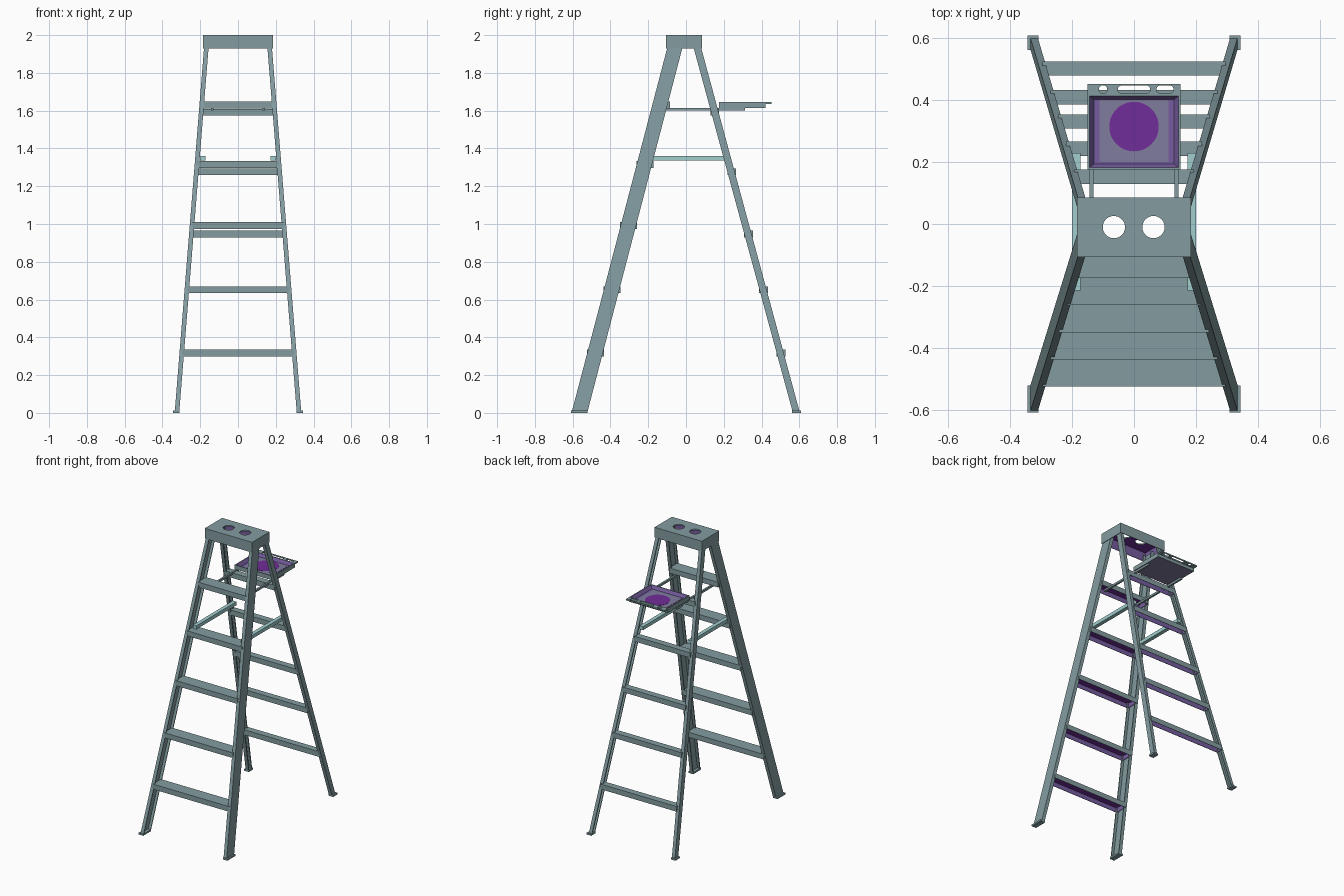
import bpy, bmesh, math
from mathutils import Vector, Matrix

if "Cube" in bpy.data.objects:
    bpy.data.objects.remove(bpy.data.objects["Cube"])


def material(name, rgb):
    m = bpy.data.materials.new(name)
    m.diffuse_color = (*rgb, 1)
    m.use_nodes = True
    m.node_tree.nodes["Principled BSDF"].inputs["Base Color"].default_value = m.diffuse_color
    return m


GREY = material("grey teal metal", (0.23, 0.335, 0.355))
TEAL = material("pale teal", (0.36, 0.62, 0.62))
PURPLE = material("deep purple", (0.165, 0.026, 0.32))
VIOLET = material("muted violet", (0.18, 0.11, 0.35))
MAUVE = material("grey mauve", (0.215, 0.20, 0.345))


def finish(name, bm, mats):
    bmesh.ops.recalc_face_normals(bm, faces=bm.faces[:])
    me = bpy.data.meshes.new(name)
    bm.to_mesh(me)
    bm.free()
    for m in mats:
        me.materials.append(m)
    ob = bpy.data.objects.new(name, me)
    bpy.context.collection.objects.link(ob)
    return ob


def cube(bm, lo, hi):
    lo, hi = Vector(lo), Vector(hi)
    mat = Matrix.Translation((lo + hi) / 2) @ Matrix.Diagonal((*(hi - lo), 1))
    bmesh.ops.create_cube(bm, size=1, matrix=mat)
    bm.normal_update()


def box(name, lo, hi, mat=GREY):
    bm = bmesh.new()
    cube(bm, lo, hi)
    return finish(name, bm, [mat])


def hollow_box(name, lo, hi, wall, depth, up, mats, slope=1.0):
    """Box hollowed from its top or bottom; mats = outside, inner walls, inner floor."""
    bm = bmesh.new()
    cube(bm, lo, hi)
    f = next(f for f in bm.faces if f.normal.z * up > 0.9)
    bmesh.ops.inset_region(bm, faces=[f], thickness=wall, use_even_offset=True)
    old = set(bm.faces)
    cap = bmesh.ops.extrude_discrete_faces(bm, faces=[f])["faces"][0]
    for g in bm.faces:
        if g not in old:
            g.material_index = 1
    cap.material_index = 2
    c = cap.calc_center_median()
    for v in cap.verts:
        v.co.x = c.x + (v.co.x - c.x) * slope
        v.co.y = c.y + (v.co.y - c.y) * slope
        v.co.z -= up * depth
    return finish(name, bm, mats)


def loft(name, low, high, z0, z1):
    bm = bmesh.new()
    a = [bm.verts.new((x, y, z0)) for x, y in low]
    b = [bm.verts.new((x, y, z1)) for x, y in high]
    n = len(a)
    for i in range(n):
        bm.faces.new((a[i], a[(i + 1) % n], b[(i + 1) % n], b[i]))
    bm.faces.new(a)
    bm.faces.new(b)
    return finish(name, bm, [GREY])


def cut_slots(ob, slots, z0, z1):
    """Cut rounded slots (x centre, y centre, radius, half straight length)."""
    for cx, cy, r, h in slots:
        pts = []
        for i in range(32):
            t = math.tau * (i + 0.5) / 32
            pts.append((cx + r * math.cos(t) + math.copysign(h, math.cos(t)),
                        cy + r * math.sin(t)))
        cutter = loft("slot_cutter", pts, pts, z0, z1)
        cutter.hide_render = True
        mod = ob.modifiers.new("slot", "BOOLEAN")
        mod.operation = "DIFFERENCE"
        mod.solver = "EXACT"
        mod.object = cutter
        bpy.context.view_layer.update()
        deps = bpy.context.evaluated_depsgraph_get()
        me = bpy.data.meshes.new_from_object(ob.evaluated_get(deps))
        ob.modifiers.clear()
        ob.data = me
        bpy.data.objects.remove(cutter)


def outer_x(z):
    return 0.335 - 0.155 * z / 1.93


def channel(s, z, a, b, w=0.024, t=0.005, f=0.006):
    """C-shaped rail section, open towards the middle of the ladder."""
    o = outer_x(z)
    pts = [(o, a), (o, b), (o - w, b), (o - w, b - f), (o - t, b - f),
           (o - t, a + f), (o - w, a + f), (o - w, a)]
    return [(s * x, y) for x, y in pts]


# Rails, feet, spreaders and tray arms on both sides
for s, side in ((-1, "left"), (1, "right")):
    loft(f"front_rail_{side}", channel(s, 0, -0.605, -0.522),
         channel(s, 1.96, -0.092, -0.012), 0.004, 1.96)
    loft(f"rear_rail_{side}", channel(s, 0, 0.565, 0.602),
         channel(s, 1.96, 0.033, 0.073), 0.004, 1.96)

    def sided(name, x0, x1, y0, y1, z0, z1, mat=GREY):
        xs = sorted((s * x0, s * x1))
        box(f"{name}_{side}", (xs[0], y0, z0), (xs[1], y1, z1), mat)

    sided("front_foot", 0.309, 0.345, -0.61, -0.522, 0, 0.012)
    sided("rear_foot", 0.309, 0.345, 0.562, 0.61, 0, 0.012)
    sided("spreader", 0.173, 0.2, -0.215, 0.23, 1.335, 1.36, TEAL)
    sided("tray_arm", 0.131, 0.144, -0.13, 0.312, 1.601, 1.615)

# Front steps: deep treads with folded lips, open underneath
UNDER = [GREY, VIOLET, PURPLE]
for i, z in enumerate((0.335, 0.67, 1.01, 1.333, 1.648)):
    y = -0.525 + 0.0875 * i
    w = outer_x(z) - 0.012
    hollow_box(f"front_step_{i + 1}", (-w, y, z - 0.036), (w, y + 0.09, z),
               0.003, 0.032, -1, UNDER)

# Rear rungs: narrower version of the same folded tread
for i, (z, y) in enumerate(((0.335, 0.48), (0.67, 0.387), (0.965, 0.308),
                            (1.295, 0.22), (1.61, 0.13))):
    w = outer_x(z) - 0.012
    hollow_box(f"rear_rung_{i + 1}", (-w, y, z - 0.036), (w, y + 0.046, z),
               0.003, 0.032, -1, UNDER)

# Top cap with two tool holes
cap = hollow_box("top_cap", (-0.184, -0.106, 1.928), (0.184, 0.086, 2.0),
                 0.004, 0.064, -1, UNDER)
cut_slots(cap, [(-0.065, -0.01, 0.036, 0), (0.063, -0.01, 0.036, 0)], 1.9, 2.1)

# Paint tray: sloped bowl, tinted floor panels and round can well
tray = hollow_box("tray", (-0.15, 0.176, 1.615), (0.15, 0.42, 1.645),
                  0.006, 0.022, 1, [GREY, VIOLET, VIOLET], 0.9)
for p in tray.data.polygons:
    if p.normal.z < -0.9:
        p.material_index = 3
tray.data.materials.append(MAUVE)
box("tray_floor_panel", (-0.112, 0.2, 1.622), (0.112, 0.4, 1.6245), MAUVE)
circle = [(0.08 * math.cos(math.tau * i / 48), 0.315 + 0.08 * math.sin(math.tau * i / 48))
          for i in range(48)]
well = loft("tray_can_well", circle, circle, 1.622, 1.626)
well.data.materials[0] = PURPLE

# Tool flange behind the tray with a round hole and two slots
flange = box("tray_tool_flange", (-0.15, 0.418, 1.636), (0.15, 0.452, 1.645))
cut_slots(flange, [(-0.1, 0.435, 0.0135, 0), (0.0, 0.435, 0.0125, 0.04),
                   (0.1, 0.435, 0.0125, 0.015)], 1.6, 1.7)
